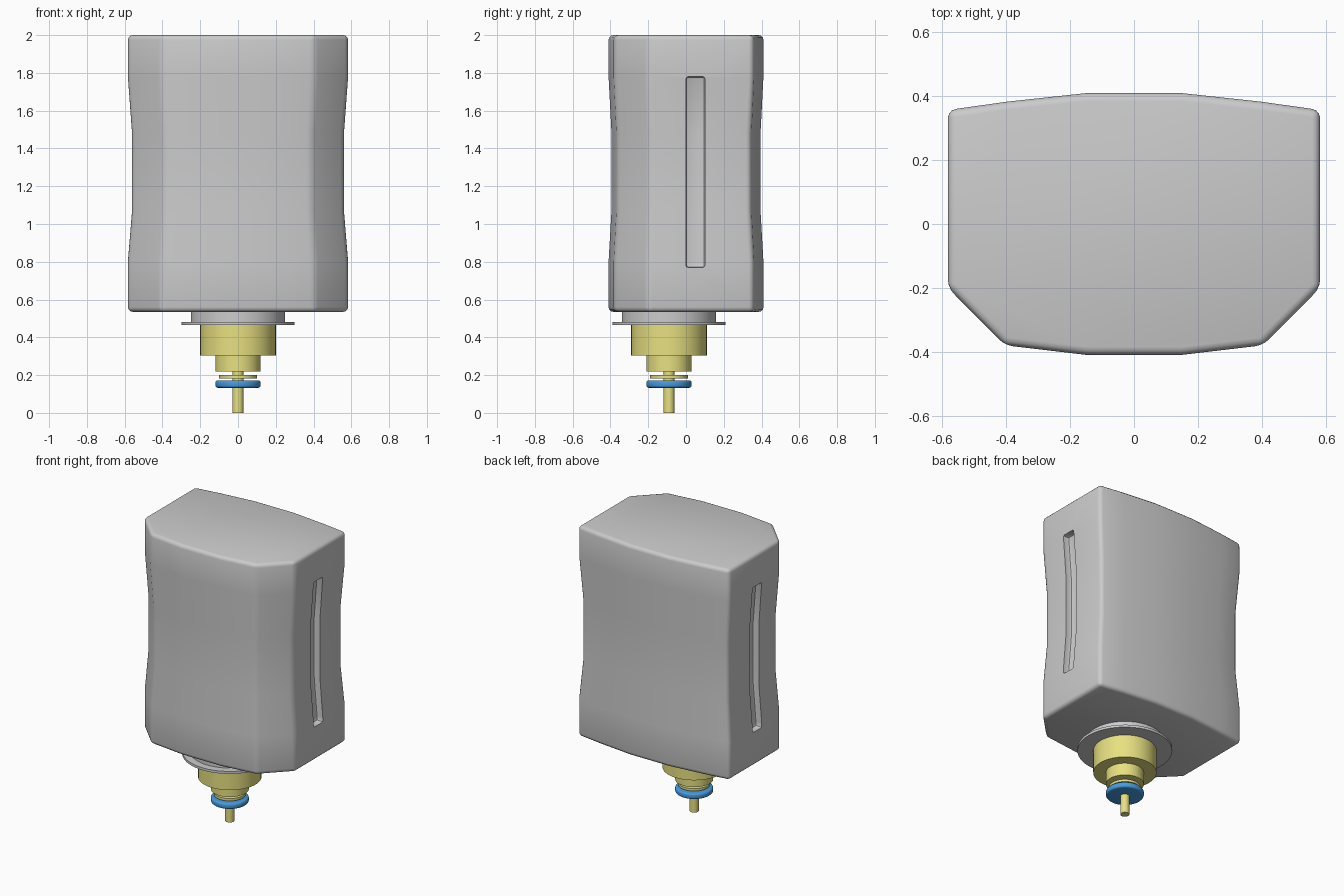
import bpy, bmesh

if "Cube" in bpy.data.objects:
    bpy.data.objects.remove(bpy.data.objects["Cube"])

NOZZLE_Y = -0.09
LEVELS = [(0.535, 1.0), (0.80, 1.0), (1.07, 0.962), (1.48, 0.962), (1.78, 1.0), (2.0, 1.0)]


def material(name, rgb):
    m = bpy.data.materials.new(name)
    m.diffuse_color = (*rgb, 1)
    m.use_nodes = True
    m.node_tree.nodes["Principled BSDF"].inputs["Base Color"].default_value = m.diffuse_color
    return m


def loft(name, rings):
    """Closed solid skinned through rings of equal point count."""
    bm = bmesh.new()
    vs = [[bm.verts.new(p) for p in ring] for ring in rings]
    n = len(rings[0])
    for a, b in zip(vs, vs[1:]):
        for i in range(n):
            j = (i + 1) % n
            bm.faces.new((a[i], a[j], b[j], b[i]))
    bm.faces.new(vs[0][::-1])
    bm.faces.new(vs[-1])
    bmesh.ops.recalc_face_normals(bm, faces=bm.faces)
    me = bpy.data.meshes.new(name)
    bm.to_mesh(me)
    bm.free()
    ob = bpy.data.objects.new(name, me)
    bpy.context.collection.objects.link(ob)
    return ob


def bevel(ob, width, segments):
    m = ob.modifiers.new("bevel", 'BEVEL')
    m.width, m.segments = width, segments
    m.limit_method, m.angle_limit = 'ANGLE', 0.56


def finish(ob, angle):
    bpy.ops.object.select_all(action='DESELECT')
    ob.select_set(True)
    bpy.context.view_layer.objects.active = ob
    bpy.ops.object.convert(target='MESH')
    bpy.ops.object.shade_smooth_by_angle(angle=angle)


def disc(name, r, z0, z1, mat=None, round_edge=0):
    bpy.ops.mesh.primitive_cylinder_add(vertices=48, radius=r, depth=z1 - z0,
                                        location=(0, NOZZLE_Y, (z0 + z1) / 2))
    ob = bpy.context.object
    ob.name = name
    if mat:
        ob.data.materials.append(mat)
    if round_edge:
        bevel(ob, round_edge, 3)
    finish(ob, 0.7)


# Waisted housing with chamfered front corners
half = [(0.15, -0.41), (0.405, -0.38), (0.583, -0.20), (0.583, 0.357), (0.40, 0.383), (0.15, 0.41)]
outline = half + [(-x, y) for x, y in reversed(half)]
body = loft("housing", [[(x * s, y * s, z) for x, y in outline] for z, s in LEVELS])
bevel(body, 0.025, 3)

# Side grip slots following the waist
slot_levels = [(0.77, 1.0)] + LEVELS[1:4] + [(1.78, 1.0)]
for side in (1, -1):
    rings = []
    for z, s in slot_levels:
        inner, outer = side * (0.583 * s - 0.045), side * 0.7
        rings.append([(inner, 0, z), (outer, 0, z), (outer, 0.1, z), (inner, 0.1, z)])
    cutter = loft("slot_cutter", rings)
    bevel(cutter, 0.012, 2)
    cutter.hide_render = True
    cutter.hide_set(True)
    cut = body.modifiers.new("slot", 'BOOLEAN')
    cut.operation, cut.object, cut.solver = 'DIFFERENCE', cutter, 'EXACT'
finish(body, 0.65)
for ob in [o for o in bpy.data.objects if o.name.startswith("slot_cutter")]:
    bpy.data.objects.remove(ob)

# Mounting collar and stepped nozzle
yellow = material("yellow", (0.80, 0.75, 0.22))
blue = material("blue", (0.06, 0.33, 0.75))
disc("collar", 0.25, 0.48, 0.55)
disc("flange", 0.30, 0.465, 0.482)
disc("nozzle_base", 0.20, 0.305, 0.468, yellow)
disc("nozzle_step", 0.12, 0.22, 0.307, yellow)
disc("washer", 0.10, 0.183, 0.2, yellow)
disc("seal_ring", 0.12, 0.133, 0.172, blue, 0.012)
disc("stem", 0.029, 0.0, 0.225, yellow)
